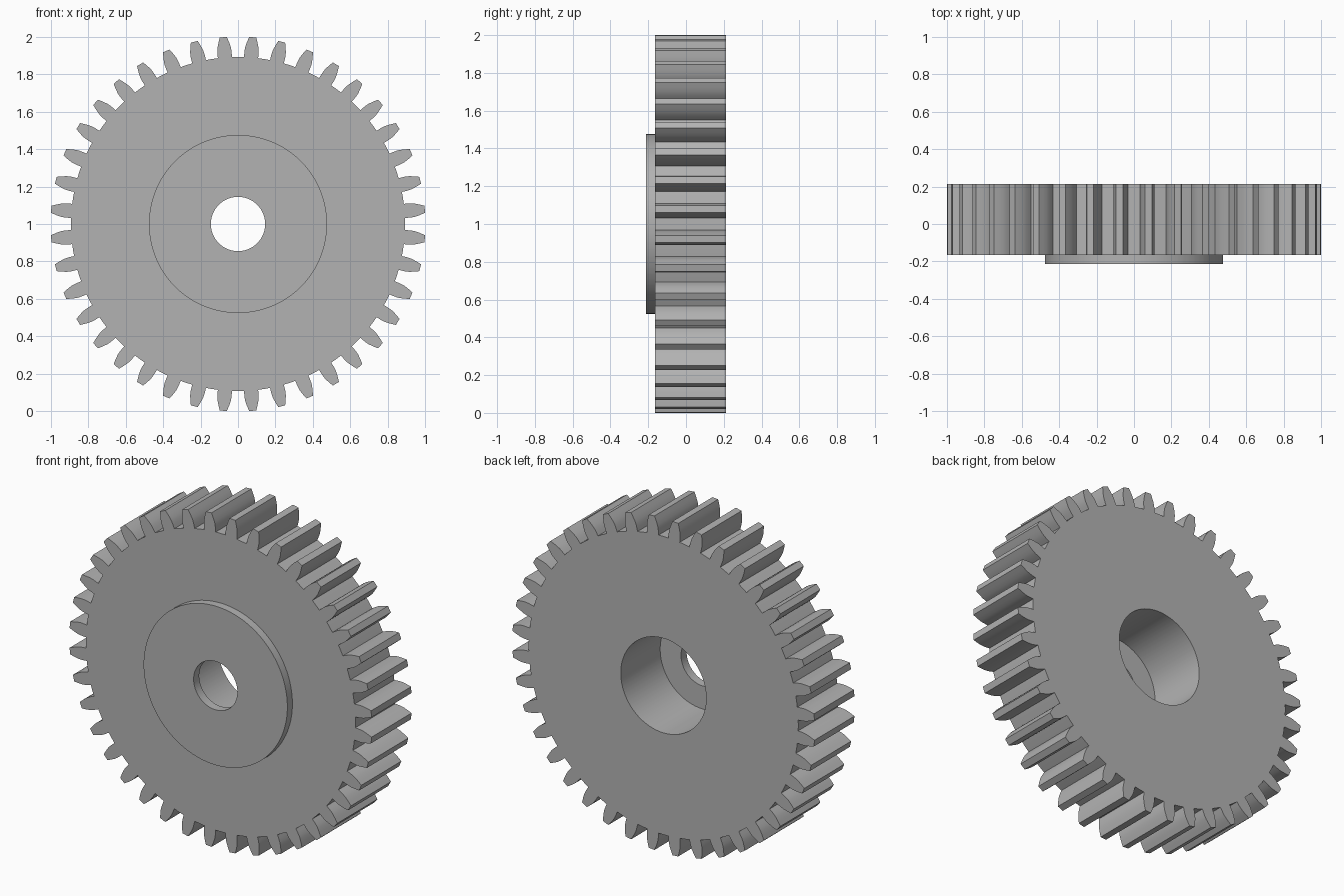
import bpy
import bmesh
from math import sin, cos, radians

cube = bpy.data.objects.get("Cube")
if cube:
    bpy.data.objects.remove(cube, do_unlink=True)

TEETH = 40
PITCH = 360 / TEETH

# One tooth flank from root to tip: radius, half angle in degrees
FLANK = [(0.893, 2.42), (0.915, 2.38), (0.935, 2.28), (0.952, 2.08),
         (0.976, 1.63), (1.0018, 1.08)]


def tooth_outline():
    """Polar points (angle, radius) once around the toothed rim."""
    points = []
    for i in range(TEETH):
        centre = (i + 0.5) * PITCH
        points.append((centre - PITCH / 2, FLANK[0][0]))
        points += [(centre - a, r) for r, a in FLANK]
        points += [(centre + a, r) for r, a in reversed(FLANK)]
    return points


# Steel material
steel = bpy.data.materials.new("steel_grey")
steel.use_nodes = True
colour = (0.45, 0.45, 0.45, 1)
steel.diffuse_color = colour
steel.node_tree.nodes["Principled BSDF"].inputs["Base Color"].default_value = colour

# Section around the axle: radius (None follows the teeth) and depth
BACK, FACE, HUB, FLOOR = 0.213, -0.165, -0.213, -0.16
SECTION = [
    (0.283, BACK), (None, BACK),      # back face
    (None, FACE),                     # toothed rim
    (0.476, FACE), (0.476, HUB),      # front face and raised hub
    (0.145, HUB), (0.145, FLOOR),     # axle hole
    (0.283, FLOOR),                   # counterbore floor
]

bm = bmesh.new()
outline = tooth_outline()
rings = []
for radius, y in SECTION:
    ring = []
    for angle, rim in outline:
        r = radius or rim
        t = radians(angle)
        ring.append(bm.verts.new((r * sin(t), y, 1 + r * cos(t))))
    rings.append(ring)

# Skin neighbouring rings, closing the section on itself
count = len(outline)
for k, ring in enumerate(rings):
    other = rings[(k + 1) % len(rings)]
    for i in range(count):
        j = (i + 1) % count
        bm.faces.new((ring[i], ring[j], other[j], other[i]))
bmesh.ops.recalc_face_normals(bm, faces=bm.faces)

mesh = bpy.data.meshes.new("spur_gear")
bm.to_mesh(mesh)
bm.free()
mesh.materials.append(steel)
gear = bpy.data.objects.new("spur_gear", mesh)
bpy.context.collection.objects.link(gear)

# Smooth bores and flanks, crisp edges
bpy.ops.object.select_all(action="DESELECT")
gear.select_set(True)
bpy.context.view_layer.objects.active = gear
bpy.ops.object.shade_smooth_by_angle(angle=radians(25))
